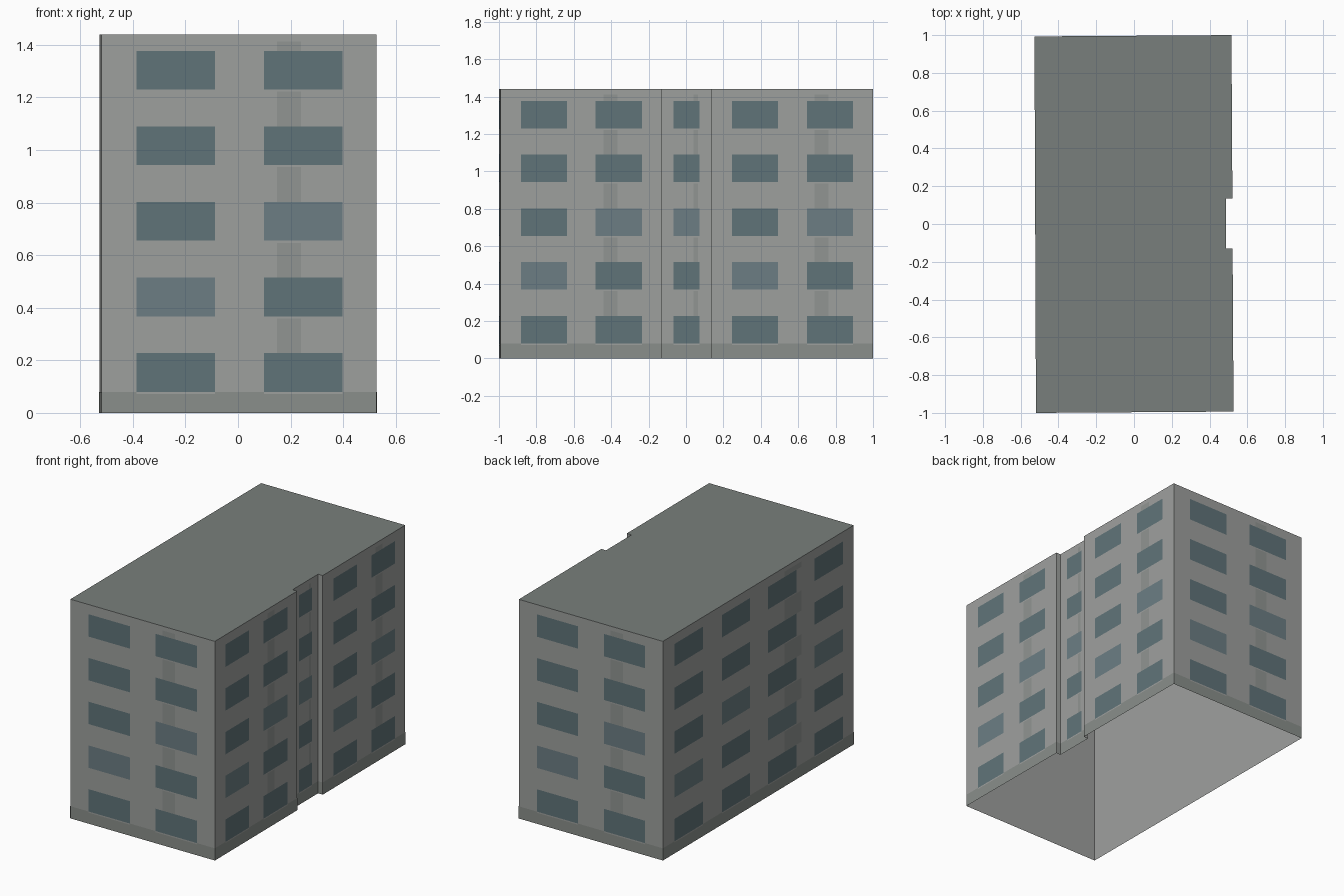
import bpy
import bmesh
from mathutils import Vector

if "Cube" in bpy.data.objects:
    bpy.data.objects.remove(bpy.data.objects["Cube"])

H = 1.44
OFF = 0.001


def material(name, rgb):
    m = bpy.data.materials.new(name)
    lin = [((c / 255 + 0.055) / 1.055) ** 2.4 for c in rgb]
    m.diffuse_color = (*lin, 1)
    m.use_nodes = True
    m.node_tree.nodes["Principled BSDF"].inputs["Base Color"].default_value = m.diffuse_color
    return m


WALL = material("wall_grey", (158, 160, 158))
ROOF = material("roof_grey", (121, 127, 124))
BASE = material("base_grey", (138, 143, 139))
STRIPE = material("stripe_grey", (145, 149, 146))
GLASS = material("glass_dark", (96, 116, 121))
GLASS_LIGHT = material("glass_light", (108, 126, 132))


def make(name, bm, mats):
    me = bpy.data.meshes.new(name)
    bm.to_mesh(me)
    bm.free()
    for m in mats:
        me.materials.append(m)
    ob = bpy.data.objects.new(name, me)
    bpy.context.collection.objects.link(ob)
    return ob


# Footprint, counter-clockwise from the front left, with the shallow side recess
plan = [(-0.519, -1.0), (0.527, -0.993), (0.522, -0.130), (0.488, -0.130),
        (0.487, 0.136), (0.521, 0.136), (0.516, 1.0), (-0.527, 0.993)]

# Walls, open at the bottom
bm = bmesh.new()
low = [bm.verts.new((x, y, 0)) for x, y in plan]
top = [bm.verts.new((x, y, H)) for x, y in plan]
n = len(plan)
for i in range(n):
    j = (i + 1) % n
    bm.faces.new((low[i], low[j], top[j], top[i]))
# Flat roof
bm.faces.new(top).material_index = 1
make("building_shell", bm, [WALL, ROOF])


def panel(bm, p, q, u0, u1, z0, z1, mat):
    """Flat rectangle on the wall p-q, u running left to right from outside."""
    d = q - p
    out = Vector((d.y, -d.x, 0)).normalized() * OFF
    a, b = p + d * u0 + out, p + d * u1 + out
    pts = [(a.x, a.y, z0), (b.x, b.y, z0), (b.x, b.y, z1), (a.x, a.y, z1)]
    bm.faces.new([bm.verts.new(c) for c in pts]).material_index = mat


ROWS = [0.08 + 0.2875 * r for r in range(5)]
WIN_H = 0.147
PAIR = ([0.270, 0.734], 0.143)
FOUR = ([0.135, 0.382, 0.625, 0.869], 0.074)
SINGLE = ([0.5], 0.26)

# Facades: wall index and window layout
facades = {"front": (0, PAIR), "right_front": (1, PAIR), "recess": (3, SINGLE),
           "right_back": (5, PAIR), "back": (6, PAIR), "left": (7, FOUR)}

for name, (i, (centres, half)) in facades.items():
    p, q = (Vector((*plan[k % n], 0)) for k in (i, i + 1))

    # Windows, a few with lighter glass
    bm = bmesh.new()
    for r, z in enumerate(ROWS):
        for c, u in enumerate(centres):
            light = (r == 1 and c % 2 == 0 and len(centres) > 1) or \
                    (r == 2 and (c % 2 == 1 or len(centres) == 1))
            panel(bm, p, q, u - half, u + half, z, z + WIN_H, int(light))
    make(name + "_windows", bm, [GLASS, GLASS_LIGHT])

    # Base band and the darker stripe between the windows
    bm = bmesh.new()
    for a, b in [(0.0, 0.072)]:
        panel(bm, p, q, 0, 1, a, b, 0)
    edges = [0] + [e for u in centres for e in (u - half, u + half)] + [1]
    for a, b in zip(edges[::2], edges[1::2]):
        panel(bm, p, q, a, b, 0.072, 0.08, 0)
    for r, z in enumerate(ROWS):
        z1 = ROWS[r + 1] - 0.008 if r < 4 else 1.412
        panel(bm, p, q, 0.638, 0.725, z + WIN_H, z1, 1)
    make(name + "_bands", bm, [BASE, STRIPE])

# Base band on the two recess side walls
bm = bmesh.new()
for i in (2, 4):
    panel(bm, Vector((*plan[i], 0)), Vector((*plan[i + 1], 0)), 0, 1, 0, 0.08, 0)
make("recess_side_bands", bm, [BASE])
